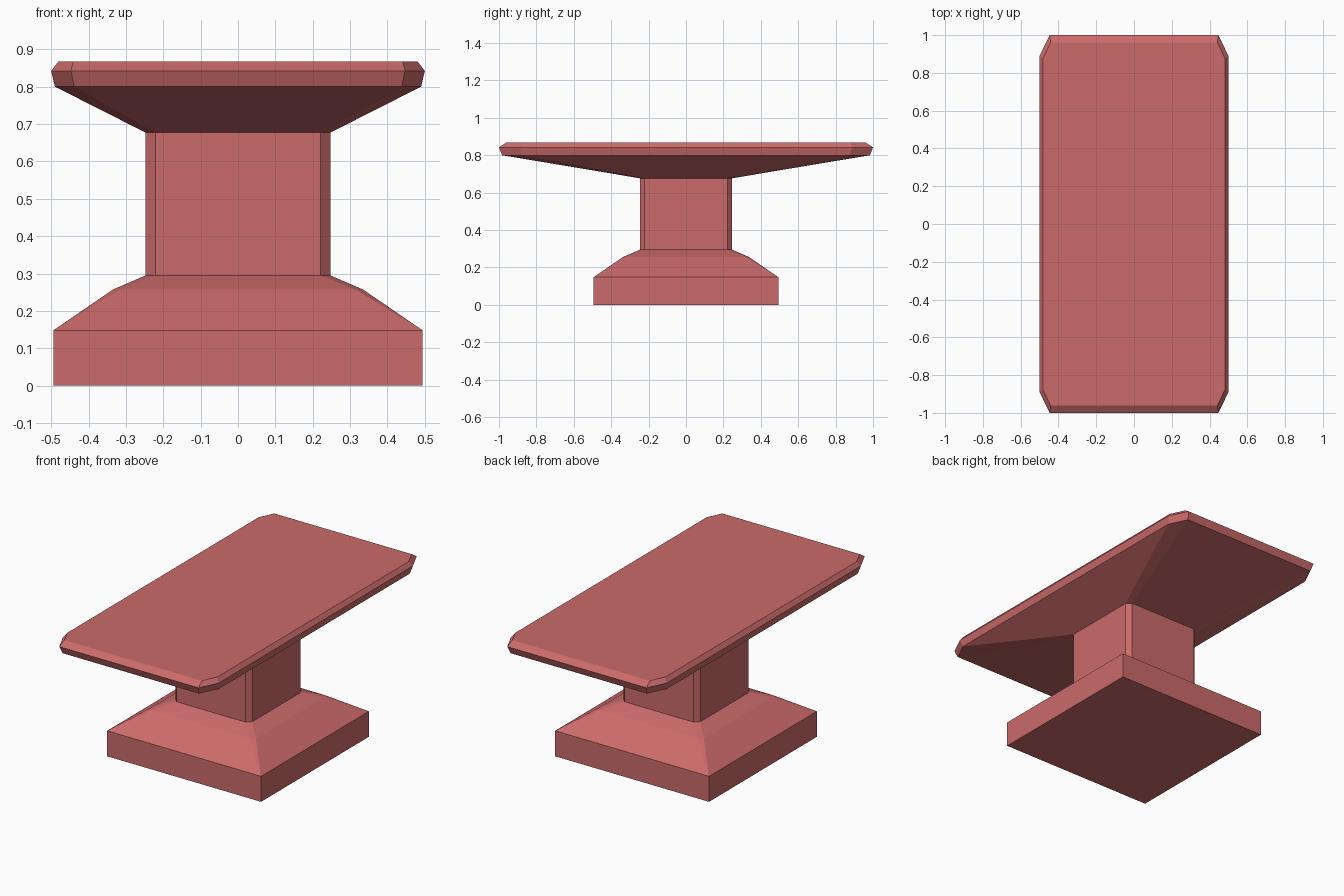
import bpy
import bmesh

cube = bpy.data.objects.get("Cube")
if cube:
    bpy.data.objects.remove(cube, do_unlink=True)

red = bpy.data.materials.new("dusty_red")
red.use_nodes = True
red.diffuse_color = (0.60, 0.145, 0.145, 1)
red.node_tree.nodes["Principled BSDF"].inputs["Base Color"].default_value = red.diffuse_color


def corners(hx, hy, cx, cy):
    """Outline of a rectangle with chamfered corners, counter-clockwise."""
    return [(hx, -hy + cy), (hx, hy - cy), (hx - cx, hy), (-hx + cx, hy),
            (-hx, hy - cy), (-hx, -hy + cy), (-hx + cx, -hy), (hx - cx, -hy)]


def stack(name, levels, cap_bottom=False, cap_top=False):
    """Join chamfered rectangles given as (z, half x, half y, chamfer x, chamfer y)."""
    bm = bmesh.new()
    rings = [[bm.verts.new((x, y, z)) for x, y in corners(*size)]
             for z, *size in levels]
    for low, high in zip(rings, rings[1:]):
        for i in range(8):
            j = (i + 1) % 8
            bm.faces.new((low[i], low[j], high[j], high[i]))
    if cap_bottom:
        bm.faces.new(rings[0][::-1])
    if cap_top:
        bm.faces.new(rings[-1])
    # square corners collapse to single vertices
    bmesh.ops.remove_doubles(bm, verts=bm.verts, dist=0.0005)
    mesh = bpy.data.meshes.new(name)
    bm.to_mesh(mesh)
    bm.free()
    mesh.materials.append(red)
    obj = bpy.data.objects.new(name, mesh)
    bpy.context.collection.objects.link(obj)
    return obj


column_low = (0.295, 0.247, 0.247, 0.026, 0.026)
column_high = (0.677, 0.247, 0.247, 0.026, 0.026)

# square plinth with a sloped shoulder
stack("base", [(0, 0.494, 0.494, 0, 0),
               (0.148, 0.494, 0.494, 0, 0),
               (0.257, 0.335, 0.335, 0.02, 0.02),
               column_low], cap_bottom=True)

# chamfered square post
stack("column", [column_low, column_high])

# flared slab with bevelled rim
stack("tabletop", [column_high,
                   (0.80, 0.49, 0.983, 0.052, 0.107),
                   (0.842, 0.50, 1.0, 0.053, 0.11),
                   (0.867, 0.481, 0.962, 0.04, 0.085)], cap_top=True)
